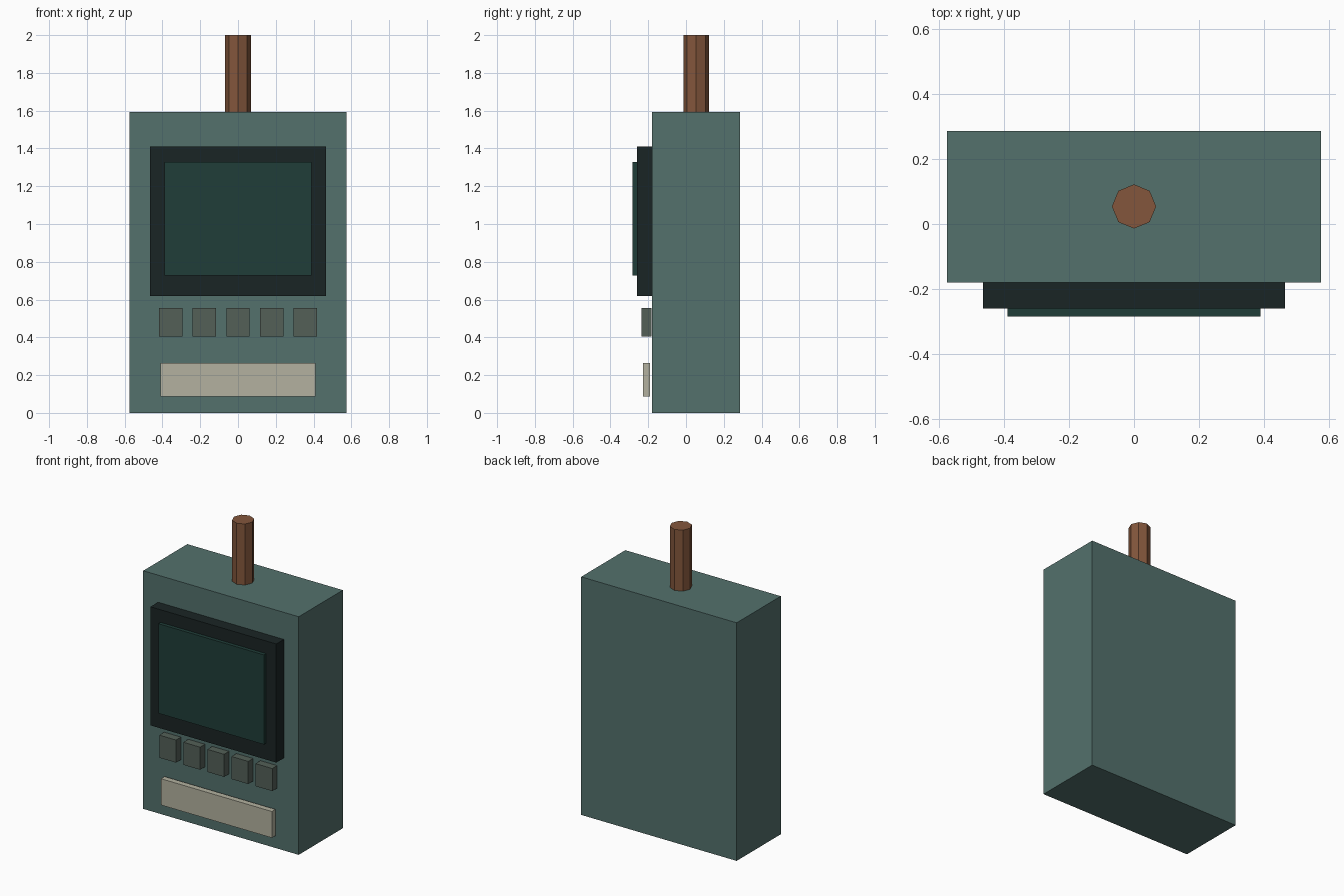
import bpy, bmesh
from mathutils import Matrix

if "Cube" in bpy.data.objects:
    bpy.data.objects.remove(bpy.data.objects["Cube"])


def material(name, rgb):
    # 0-255 display colour to linear
    mat = bpy.data.materials.new(name)
    mat.diffuse_color = [(c / 255) ** 2.2 for c in rgb] + [1]
    mat.use_nodes = True
    mat.node_tree.nodes["Principled BSDF"].inputs["Base Color"].default_value = mat.diffuse_color
    return mat


def add_object(name, bm, mat):
    mesh = bpy.data.meshes.new(name)
    bm.to_mesh(mesh)
    bm.free()
    mesh.materials.append(mat)
    obj = bpy.data.objects.new(name, mesh)
    bpy.context.collection.objects.link(obj)
    return obj


def box(name, x, y, z, mat):
    """Box from (min, max) pairs."""
    bm = bmesh.new()
    bmesh.ops.create_cube(bm, size=1)
    for v in bm.verts:
        v.co = [sum(r) / 2 + c * (r[1] - r[0]) for r, c in zip((x, y, z), v.co)]
    return add_object(name, bm, mat)


case_green = material("case_green", (84, 112, 108))
dark = material("bezel_dark", (32, 41, 41))
glass = material("screen_green", (37, 64, 59))
grey = material("button_grey", (84, 96, 88))
cream = material("panel_cream", (178, 176, 158))
copper = material("copper", (130, 87, 62))

# Case
box("case", (-0.575, 0.575), (-0.18, 0.286), (0, 1.592), case_green)

# Screen and its surround
box("screen_bezel", (-0.465, 0.465), (-0.26, -0.18), (0.618, 1.411), dark)
box("screen", (-0.39, 0.39), (-0.284, -0.26), (0.728, 1.327), glass)

# Row of five buttons
for i in range(5):
    cx = (i - 2) * 0.178
    box(f"button_{i + 1}", (cx - 0.062, cx + 0.062), (-0.235, -0.183),
        (0.405, 0.556), grey)

# Lower panel
box("lower_panel", (-0.41, 0.41), (-0.228, -0.19), (0.088, 0.264), cream)

# Eight-sided antenna
bm = bmesh.new()
bmesh.ops.create_cone(bm, cap_ends=True, segments=8, radius1=0.068, radius2=0.068,
                      depth=0.41, matrix=Matrix.Translation((0, 0.054, 1.795)))
add_object("antenna", bm, copper)
